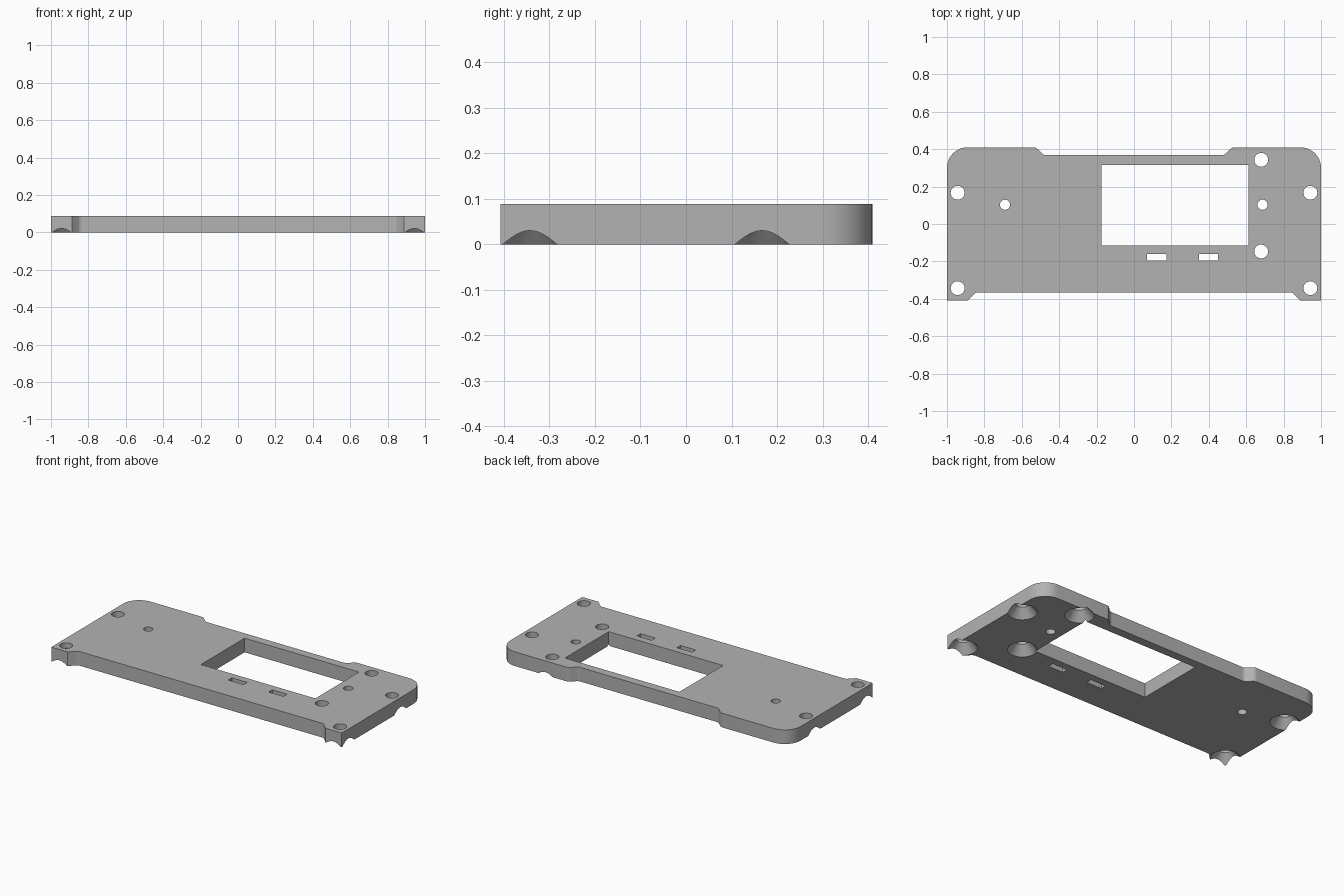
import bpy, bmesh, math
from mathutils import Vector

HEIGHT = 0.088

if "Cube" in bpy.data.objects:
    bpy.data.objects.remove(bpy.data.objects["Cube"])

grey = bpy.data.materials.new("plain grey")
grey.use_nodes = True
colour = (0.45, 0.45, 0.45, 1)
grey.diffuse_color = colour
grey.node_tree.nodes["Principled BSDF"].inputs["Base Color"].default_value = colour


def rounded(corners, steps=10):
    """Outline with each (x, y, radius) corner replaced by a tangent arc."""
    points = []
    for i, (x, y, radius) in enumerate(corners):
        here = Vector((x, y))
        if radius == 0:
            points.append(here)
            continue
        before = (Vector(corners[i - 1][:2]) - here).normalized()
        after = (Vector(corners[(i + 1) % len(corners)][:2]) - here).normalized()
        half = before.angle(after) / 2
        centre = here + (before + after).normalized() * radius / math.sin(half)
        start = here + before * radius / math.tan(half) - centre
        end = here + after * radius / math.tan(half) - centre
        sweep = start.angle(end)
        for k in range(steps + 1):
            t = k / steps
            points.append(centre + (start * math.sin((1 - t) * sweep)
                                    + end * math.sin(t * sweep)) / math.sin(sweep))
    return points


def solid(name, rings):
    """Closed solid through a stack of rings, bottom to top."""
    bm = bmesh.new()
    loops = [[bm.verts.new(p) for p in ring] for ring in rings]
    n = len(loops[0])
    bm.faces.new(loops[0][::-1])
    bm.faces.new(loops[-1])
    for low, high in zip(loops, loops[1:]):
        for i in range(n):
            j = (i + 1) % n
            bm.faces.new((low[i], low[j], high[j], high[i]))
    bmesh.ops.recalc_face_normals(bm, faces=bm.faces)
    mesh = bpy.data.meshes.new(name)
    bm.to_mesh(mesh)
    bm.free()
    mesh.materials.append(grey)
    obj = bpy.data.objects.new(name, mesh)
    bpy.context.collection.objects.link(obj)
    return obj


def turned(name, x, y, profile, sides=40):
    return solid(name, [[(x + r * math.cos(math.tau * i / sides),
                          y + r * math.sin(math.tau * i / sides), z)
                         for i in range(sides)] for r, z in profile])


def box(name, x0, x1, y0, y1):
    ring = [(x0, y0), (x1, y0), (x1, y1), (x0, y1)]
    return solid(name, [[(x, y, z) for x, y in ring] for z in (-0.1, 0.2)])


# Plate outline: right half, mirrored for the other side
half = [(0.845, -0.365, 0.035), (0.888, -0.408, 0), (1, -0.408, 0),
        (1, 0.41, 0.11), (0.525, 0.41, 0.035), (0.482, 0.368, 0.035)]
outline = rounded(half + [(-x, y, r) for x, y, r in reversed(half)])
plate = solid("mounting_plate", [[(p.x, p.y, z) for p in outline] for z in (0, HEIGHT)])

# Window and slots
cutters = [box("window_cutter", -0.175, 0.613, -0.115, 0.315),
           box("left_slot_cutter", 0.07, 0.175, -0.196, -0.16),
           box("right_slot_cutter", 0.348, 0.45, -0.196, -0.16)]

# Screw holes, countersunk from below
for x, y in [(-0.943, 0.167), (0.943, 0.167), (-0.943, -0.343), (0.943, -0.343),
             (0.68, 0.343), (0.68, -0.147)]:
    cutters.append(turned("screw_hole_cutter", x, y,
                          [(0.099, -0.02), (0.037, 0.054), (0.037, 0.2)]))

# Small plain holes
for x in (-0.69, 0.687):
    cutters.append(turned("pin_hole_cutter", x, 0.103, [(0.027, -0.1), (0.027, 0.2)]))

# Cut everything out of the plate
bpy.ops.object.select_all(action="DESELECT")
plate.select_set(True)
bpy.context.view_layer.objects.active = plate
for cutter in cutters:
    mod = plate.modifiers.new("cut", "BOOLEAN")
    mod.operation = "DIFFERENCE"
    mod.solver = "EXACT"
    mod.object = cutter
    bpy.ops.object.modifier_apply(modifier=mod.name)
    bpy.data.objects.remove(cutter)

bpy.ops.object.shade_smooth_by_angle(angle=math.radians(30))
